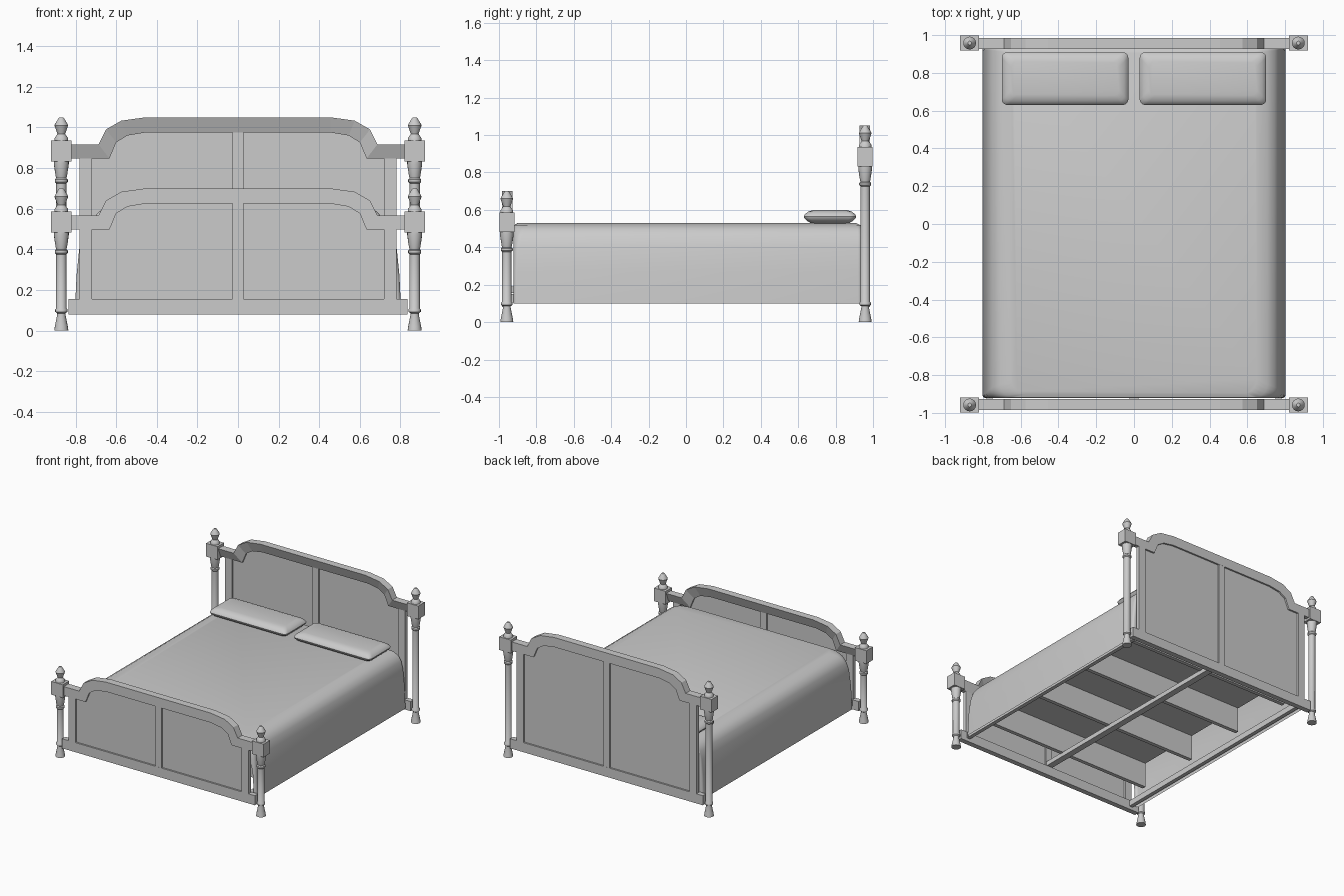
import bpy, bmesh, math

cube = bpy.data.objects.get("Cube")
if cube:
    bpy.data.objects.remove(cube, do_unlink=True)

GREY = (0.6, 0.6, 0.6, 1)
mat = bpy.data.materials.new("plain_grey")
mat.use_nodes = True
mat.diffuse_color = GREY
mat.node_tree.nodes["Principled BSDF"].inputs["Base Color"].default_value = GREY


def loft(name, rings, cap_start=True, smooth=False, skip=None):
    """Skin closed rings of equal point counts; skip drops faces by their centre."""
    bm = bmesh.new()
    loops = [[bm.verts.new(p) for p in ring] for ring in rings]
    n = len(loops[0])
    for a, b in zip(loops, loops[1:]):
        for i in range(n):
            j = (i + 1) % n
            bm.faces.new((a[i], a[j], b[j], b[i]))
    if cap_start:
        bm.faces.new(loops[0])
    bm.faces.new(loops[-1])
    bmesh.ops.recalc_face_normals(bm, faces=bm.faces)
    if skip:
        gone = [f for f in bm.faces if skip(f.calc_center_median())]
        bmesh.ops.delete(bm, geom=gone, context='FACES')
    mesh = bpy.data.meshes.new(name)
    bm.to_mesh(mesh)
    bm.free()
    mesh.materials.append(mat)
    obj = bpy.data.objects.new(name, mesh)
    bpy.context.collection.objects.link(obj)
    if smooth:
        bpy.ops.object.select_all(action='DESELECT')
        obj.select_set(True)
        bpy.context.view_layer.objects.active = obj
        bpy.ops.object.shade_smooth_by_angle(angle=math.radians(40))


def box(name, x, y, z):
    def ring(h):
        return [(x[0], y[0], h), (x[1], y[0], h), (x[1], y[1], h), (x[0], y[1], h)]
    loft(name, [ring(z[0]), ring(z[1])])


def rounded_ring(x0, x1, y0, y1, z, r_front, r_back, steps=5):
    """Rounded rectangle with separate corner radii at its two ends."""
    pts = []
    corners = [(x1, y1, -1, -1, r_back, 0), (x0, y1, 1, -1, r_back, 90),
               (x0, y0, 1, 1, r_front, 180), (x1, y0, -1, 1, r_front, 270)]
    for cx, cy, sx, sy, r, start in corners:
        for i in range(steps + 1):
            a = math.radians(start + 90 * i / steps)
            pts.append((cx + sx * r + r * math.cos(a), cy + sy * r + r * math.sin(a), z))
    return pts


def turned(name, x, y, profile, sides=16):
    rings = [[(x + r * math.cos(math.tau * i / sides),
               y + r * math.sin(math.tau * i / sides), z) for i in range(sides)]
             for r, z in profile]
    loft(name, rings, smooth=True)


# Heights below are for the tall end; the low end is dropped by this much
DROP = 0.35
FOOT = [(.035, 0), (.032, .02), (.021, .075), (.021, .085), (.03, .092),
        (.03, .104), (.025, .11)]
CUP = [(.025, .725), (.032, .732), (.032, .744), (.025, .75), (.028, .76),
       (.037, .82), (.037, .835)]
FINIAL = [(.034, .93), (.033, .948), (.026, .958), (.019, .968), (.034, 1.01),
          (.029, 1.02), (.014, 1.045), (.01, 1.05)]
ARCH_TOP = [(.83, .917), (.687, .917), (.65, .99), (.575, 1.033), (.455, 1.05)]
ARCH_LOW = [(.83, .847), (.633, .847), (.6, .926), (.545, .96), (.455, .975)]


def mirrored(points):
    return [(-x, z) for x, z in points] + points[::-1]


def bed_end(label, side, dz):
    def y(depth):
        return side * (.985 - depth)

    # Turned posts with square blocks and finials
    for tag, sx in (("left", 1), ("right", -1)):
        px, py = sx * .87, side * .958
        turned(f"{label}_{tag}_post", px, py, FOOT + [(r, z + dz) for r, z in CUP])
        box(f"{label}_{tag}_block", (px - .05, px + .05), (py - .04, py + .04),
            (.833 + dz, .936 + dz))
        turned(f"{label}_{tag}_finial", px, py, [(r, z + dz) for r, z in FINIAL])
        box(f"{label}_{tag}_stile", sorted((sx * .72, sx * .78)), (y(0), y(.03)),
            (.1, .87 + dz))

    # Arched top rail with a sloping inner face
    rings = [[(xt, y(0), zt + dz), (xt, y(.058), zt + dz),
              (xb, y(.03), zb + dz), (xb, y(0), zb + dz)]
             for (xt, zt), (xb, zb) in zip(mirrored(ARCH_TOP), mirrored(ARCH_LOW))]
    loft(f"{label}_top_rail", rings)

    # Bottom rail, centre stile and recessed panel
    box(f"{label}_bottom_rail", (-.835, .835), (y(0), y(.04)), (.08, .155))
    box(f"{label}_centre_stile", (-.027, .027), (y(.001), y(.029)), (.12, .985 + dz))
    arch = mirrored([(min(x, .74), z + dz) for x, z in ARCH_LOW])
    outline = arch + [(.74, .14), (-.74, .14)]
    loft(f"{label}_panel", [[(x, y(d), z) for x, z in outline] for d in (.013, .017)])


bed_end("headboard", 1, 0)
bed_end("footboard", -1, -DROP)

# Blanket hanging over the sides, tucked up at the foot and open underneath
drape = [(.10, .803, .922, .94, .02), (.27, .795, .922, .94, .02),
         (.40, .782, .922, .94, .03), (.46, .766, .922, .94, .045),
         (.495, .744, .922, .938, .06), (.518, .706, .919, .932, .07),
         (.53, .65, .9, .91, .08)]
rings = [rounded_ring(-x, x, -front, back, z, r, .02) for z, x, front, back, r in drape]
loft("blanket", rings, cap_start=False, smooth=True,
     skip=lambda c: c.y < -.9 and abs(c.x) < .1 and c.z < .34)

# Pillows
cushion = [(.528, .04), (.54, .018), (.555, .003), (.565, 0), (.576, .006),
           (.59, .022), (.599, .05)]
for tag, x0, x1 in (("left", .03, .70), ("right", -.70, -.03)):
    rings = [rounded_ring(x0 + i, x1 - i, .63 + i, .91 - i, z, .03, .03)
             for z, i in cushion]
    loft(f"{tag}_pillow", rings, smooth=True)

# Bed frame underneath: base, side rails, centre beam and cross boards
box("mattress_base", (-.75, .75), (-.9, .92), (.38, .41))
for tag, sx in (("left", 1), ("right", -1)):
    box(f"{tag}_side_rail", sorted((sx * .75, sx * .78)), (-.95, .95), (.105, .15))
box("centre_beam", (-.025, .025), (-.95, .95), (.155, .19))
for i in range(4):
    yc = -.78 + .52 * i
    box(f"cross_board_{i + 1}", (-.75, .75), (yc - .015, yc + .015), (.185, .385))
